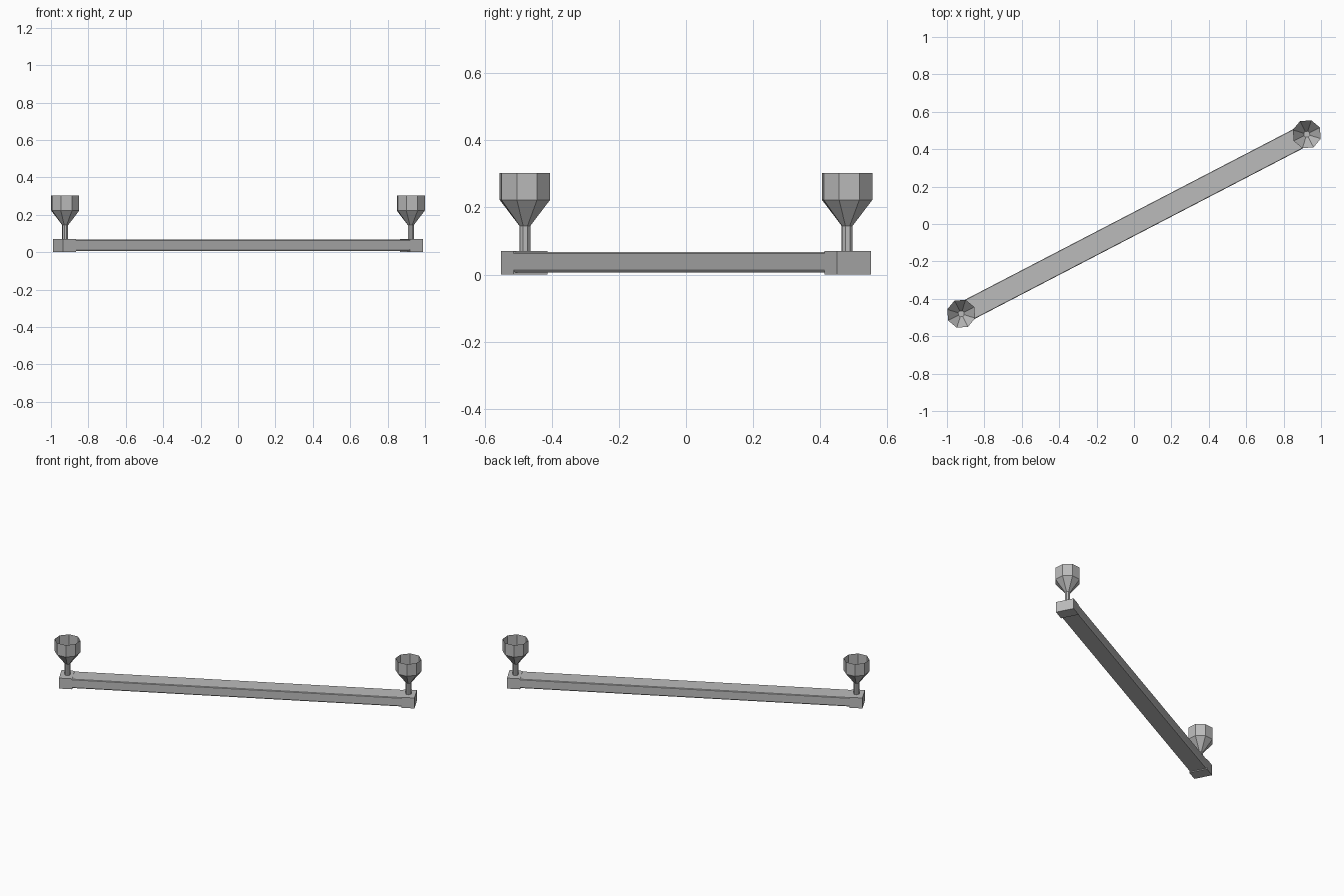
import bpy, bmesh, math
from mathutils import Matrix, Vector

if "Cube" in bpy.data.objects:
    bpy.data.objects.remove(bpy.data.objects["Cube"], do_unlink=True)

HALF = 1.085          # half length of the bar
WIDTH = 0.115
BLOCK = 0.08          # length of an end block
CUP_POS = 1.041       # cup distance from the centre
TURN = Matrix.Rotation(math.atan2(0.48, 0.924), 4, "Z")

grey = bpy.data.materials.new("plain grey")
grey.use_nodes = True
grey.diffuse_color = (0.5, 0.5, 0.5, 1)
grey.node_tree.nodes["Principled BSDF"].inputs["Base Color"].default_value = (0.5, 0.5, 0.5, 1)


def finish(name, bm):
    """Turn the part onto the diagonal and add it to the scene."""
    bmesh.ops.recalc_face_normals(bm, faces=bm.faces)
    bm.transform(TURN)
    mesh = bpy.data.meshes.new(name)
    bm.to_mesh(mesh)
    bm.free()
    mesh.materials.append(grey)
    obj = bpy.data.objects.new(name, mesh)
    bpy.context.collection.objects.link(obj)


def extrude_profile(name, profile, x0, x1):
    bm = bmesh.new()
    face = bm.faces.new([bm.verts.new((x0, y, z)) for y, z in profile])
    new = bmesh.ops.extrude_face_region(bm, geom=[face])["geom"]
    # the starting face is kept as the near cap
    verts = [v for v in new if isinstance(v, bmesh.types.BMVert)]
    bmesh.ops.translate(bm, verts=verts, vec=Vector((x1 - x0, 0, 0)))
    finish(name, bm)


def cup(name, x):
    """Open eight-sided cup on a thin stem."""
    bm = bmesh.new()
    rings = []
    for r, z in [(0.017, 0.066), (0.017, 0.145), (0.0785, 0.222), (0.0785, 0.302)]:
        rings.append([bm.verts.new((x + r * math.cos(i * math.tau / 8),
                                    r * math.sin(i * math.tau / 8), z)) for i in range(8)])
    for low, high in zip(rings, rings[1:]):
        for i in range(8):
            j = (i + 1) % 8
            bm.faces.new((low[i], low[j], high[j], high[i]))
    # cup floor
    bm.faces.new([bm.verts.new(v.co) for v in rings[1]])
    finish(name, bm)


# long bar with chamfered edges, slightly lower than the end blocks
w = WIDTH / 2
half_profile = [(w - 0.006, 0.006), (w, 0.015), (w, 0.063), (w - 0.003, 0.067)]
bar_profile = half_profile + [(-y, z) for y, z in reversed(half_profile)]
extrude_profile("bar", bar_profile, -HALF + BLOCK, HALF - BLOCK)

# end blocks and cups
block_profile = [(w, 0), (w, 0.07), (-w, 0.07), (-w, 0)]
for side, s in (("left", 1), ("right", -1)):
    extrude_profile(side + "_end_block", block_profile, s * HALF, s * (HALF - BLOCK))
    cup(side + "_cup", s * CUP_POS)
